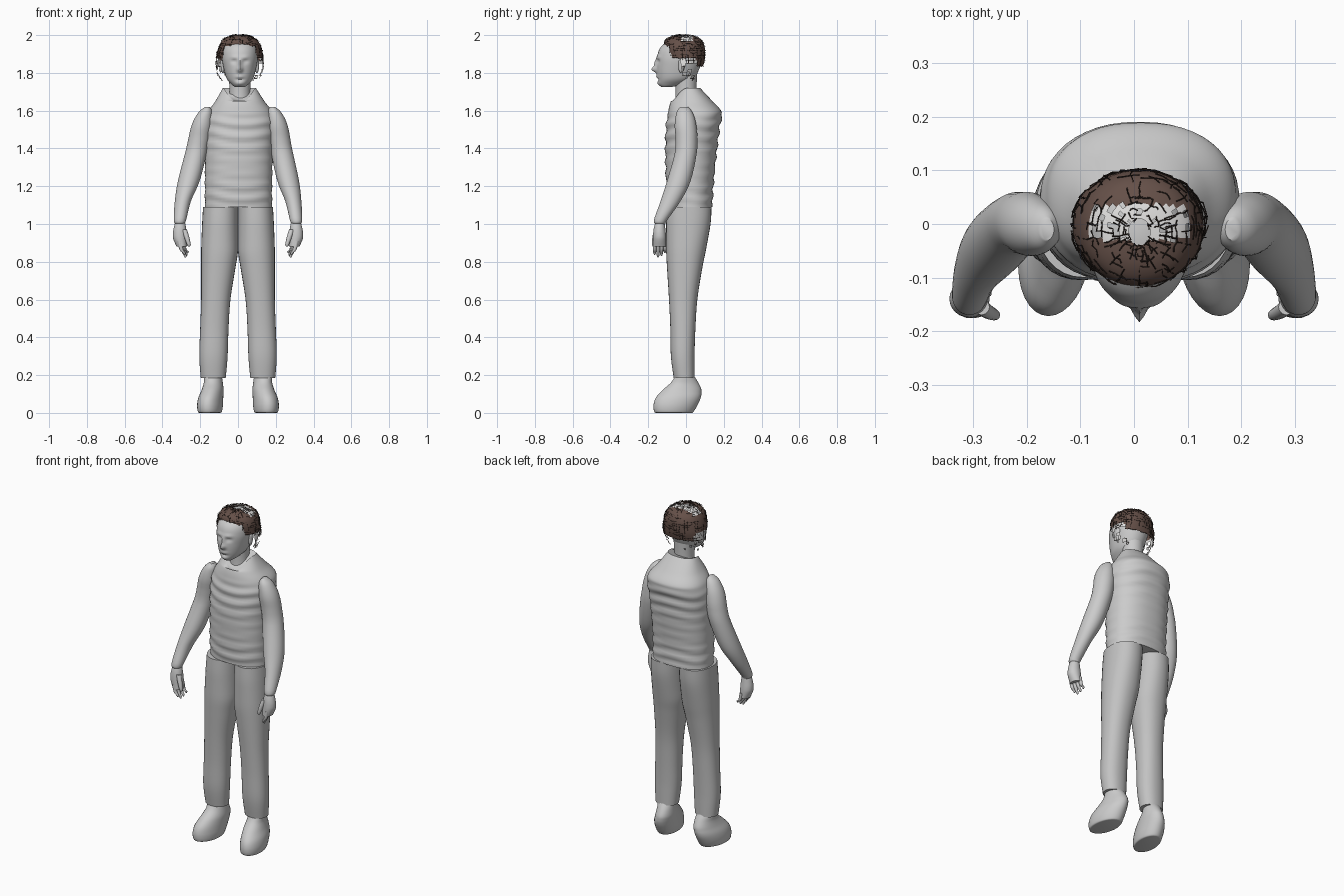
import bpy, bmesh, math, random
from mathutils import Vector

random.seed(4)
CM = 0.01
if "Cube" in bpy.data.objects:
    bpy.data.objects.remove(bpy.data.objects["Cube"], do_unlink=True)


def material(name, r, g, b):
    mat = bpy.data.materials.new(name)
    mat.use_nodes = True
    mat.diffuse_color = (r, g, b, 1)
    mat.node_tree.nodes["Principled BSDF"].inputs["Base Color"].default_value = (r, g, b, 1)
    return mat


grey = material("plain grey", .6, .6, .6)
trouser_grey = material("trouser grey", .54, .54, .54)
pale = material("pale hair", .75, .74, .73)
brown = material("brown hair", .13, .08, .065)
dark = material("dark strands", .03, .02, .016)


def resample(rings, steps):
    """Smooth interpolation between rings, clamped so nothing overshoots."""
    out = []
    last = len(rings) - 1
    for i in range(last):
        quad = [rings[max(0, min(last, i + k))] for k in (-1, 0, 1, 2)]
        for s in range(steps):
            t = s / steps
            ring = []
            for a, b, c, d in zip(*quad):
                v = b + .5 * t * (c - a + t * (2*a - 5*b + 4*c - d + t * (3*(b - c) + d - a)))
                ring.append(max(min(b, c), min(max(b, c), v)))
            out.append(ring)
    out.append(rings[-1])
    return out


def loft(name, rings, mats, sides=32, steps=5, power=2.0, shape=None, caps=True):
    """Skin oval rings given in centimetres as (z, x min, x max, y min, y max)."""
    bm = bmesh.new()
    loops = []
    for z, xa, xb, ya, yb in resample(rings, steps):
        loop = []
        for k in range(sides):
            a = math.tau * k / sides
            c, s = math.cos(a), math.sin(a)
            x = (xa + xb) / 2 + (xb - xa) / 2 * math.copysign(abs(c) ** (2 / power), c)
            y = (ya + yb) / 2 + (yb - ya) / 2 * math.copysign(abs(s) ** (2 / power), s)
            p = Vector((x, y, z))
            if shape:
                p = shape(p, a)
            loop.append(bm.verts.new(p * CM))
        loops.append(loop)
    for low, high in zip(loops, loops[1:]):
        for k in range(sides):
            j = (k + 1) % sides
            bm.faces.new((low[k], low[j], high[j], high[k]))
    if caps:
        bm.faces.new(loops[0][::-1])
        bm.faces.new(loops[-1])
    bmesh.ops.recalc_face_normals(bm, faces=bm.faces)
    mesh = bpy.data.meshes.new(name)
    bm.to_mesh(mesh)
    bm.free()
    for mat in mats:
        mesh.materials.append(mat)
    obj = bpy.data.objects.new(name, mesh)
    bpy.context.collection.objects.link(obj)
    bpy.ops.object.select_all(action='DESELECT')
    obj.select_set(True)
    bpy.context.view_layer.objects.active = obj
    bpy.ops.object.shade_smooth_by_angle(angle=math.radians(50))
    return obj


def bump(x, z, cx, cz, wx, wz):
    return math.exp(-((x - cx) / wx) ** 2 - ((z - cz) / wz) ** 2)


# Torso: padded top with soft horizontal folds and a dipped front collar
def fold(p, a):
    fade = max(0, min(1, (p.z - 109) / 4, (160 - p.z) / 6))
    wave = .5 * fade * math.sin(p.z * .95 + math.sin(a * 3) + .8 * math.cos(a))
    p.x += wave * math.cos(a) * .5
    p.y += wave * math.sin(a)
    dip = max(0, (p.z - 165) / 7) * max(0, -math.sin(a)) ** 3
    p.y -= 3.5 * dip
    p.z -= 8 * dip
    return p


loft("torso", [(109, -17.5, 18, -9.5, 14), (120, -17.5, 18, -10.5, 14.5),
               (140, -17.5, 18.5, -11, 16.5), (152, -17.5, 19.5, -10.5, 18),
               (159, -16, 18.5, -9.5, 19), (165, -12, 14, -8, 14),
               (172, -8, 9.5, -4, 7.5)], [grey], 48, 8, 2.3, fold)


# Head: face relief pushed out of a smooth skull
def face(p, a):
    if math.sin(a) < 0:
        x, z = abs(p.x - 1), p.z
        relief = 2.6 * bump(x, z, 0, 181.8, 1.3, 1.5) + 1.3 * bump(x, z, 0, 185, 1, 2.5)
        relief += .7 * bump(x, z, 0, 178, 2.2, .8) - .5 * bump(x, z, 0, 176.4, 2, .6)
        relief += .6 * bump(x, z, 2.8, 188.3, 2.2, .8) - 1.1 * bump(x, z, 3, 186, 1.5, 1)
        relief += .4 * bump(x, z, 3.2, 185.8, .8, .5) + .5 * bump(x, z, 0, 174.5, 2, 1)
        p.y -= relief
    return p


loft("head", [(172.5, -1.5, 3.5, -13, -8), (174, -3.5, 5.5, -14.5, -1),
              (177, -6, 8, -15, 4), (182, -7.5, 9.5, -15.5, 7),
              (188, -8.5, 10.5, -15.3, 8.8), (193, -8, 10, -13.8, 9),
              (196.5, -6, 8, -10, 7), (198.7, -2, 4, -5, 3)], [grey], 72, 7, 2.1, face)
loft("neck", [(160, -5, 7, -6, 6), (170, -4.5, 6.5, -5.5, 5.5), (180, -5, 7, -6, 6)], [grey])

# Hair: thin shell, trimmed round the face, pale on the crown and temples
hair = loft("hair", [(176, -9, 11, -8, 5), (182, -11.5, 13.5, -9, 8.5), (188, -11.5, 13, -10.5, 10),
                     (193, -10.5, 12.5, -11.7, 10), (197, -8.5, 10.5, -11, 8.5),
                     (199.2, -5, 7, -8, 5), (200, -1, 3, -4, 1)],
            [brown, pale], 48, 4, 2.1, caps=False)
bm = bmesh.new()
bm.from_mesh(hair.data)
trim = []
for f in bm.faces:
    x, y, z = f.calc_center_median() / CM
    side = abs(x - 1)
    temple = z < 188 and -3 < y < 5.5
    crown = z > 197 and -3 < y < 3.5
    f.material_index = 1 if temple or crown else 0
    if y < -3:
        gone = z < 188 or (side < 8.5 and z < 194.5)
    elif y < 5.5:
        gone = z < 185 and random.random() < (188 - z) / 14
    else:
        gone = z < 183
    if gone or (f.material_index and random.random() < .15):
        trim.append(f)
bmesh.ops.delete(bm, geom=trim, context='FACES')
bm.to_mesh(hair.data)

# Loose strands: short wandering paths over the hair shell
curve = bpy.data.curves.new("hair_strands", 'CURVE')
curve.dimensions = '3D'
curve.bevel_depth = .0011
curve.bevel_resolution = 0
starts = [v for v in bm.verts if v.link_edges]
for i in range(260):
    v = random.choice(starts)
    heading = Vector((random.uniform(-1, 1), random.uniform(-1, 1), random.uniform(-1, .4)))
    path = []
    for step in range(4):
        jitter = Vector([random.uniform(-.003, .003) for axis in range(3)])
        path.append(v.co + v.normal * .002 + jitter)
        around = [e.other_vert(v) for e in v.link_edges]
        v = max(around, key=lambda w: (w.co - v.co).normalized().dot(heading))
    spline = curve.splines.new('POLY')
    spline.points.add(len(path) - 1)
    for point, co in zip(spline.points, path):
        point.co = (*co, 1)
bm.free()
curve.materials.append(dark)
bpy.context.collection.objects.link(bpy.data.objects.new("hair_strands", curve))


def toe_out(sign):
    def shape(p, a):
        p.x -= sign * .1 * (p.y + 5)
        return p
    return shape


# Limbs, described for the left side and flipped for the right
for label, sign in (("left", 1), ("right", -1)):
    def flip(rings):
        out = []
        for z, xa, xb, ya, yb in rings:
            lean = .02 * max(0, z - 110)
            out.append((z, *sorted((sign * xa + lean, sign * xb + lean)), ya, yb))
        return out

    loft(label + "_trouser_leg", flip([
        (109, 0, 18.5, -10, 13.5), (100, 0, 19, -10.5, 13), (86, 0, 19.5, -10.5, 10.5),
        (76, 1.5, 19.5, -10, 8.5), (60, 4, 19.5, -9, 6), (45, 5, 20, -8.3, 5),
        (30, 5.5, 20.5, -8, 4.5), (18.5, 6.5, 19.7, -6.5, 4.5)]), [trouser_grey], power=2.2)

    loft(label + "_shoe", flip([
        (0, 9.5, 20, -15.5, 3), (.6, 8.5, 21, -16.8, 4), (4, 8, 21.5, -17.2, 6),
        (8, 8, 21, -16, 7.8), (12, 8, 19.5, -12.5, 8.2), (16, 8.5, 18.5, -8, 6.5),
        (20, 9, 18.5, -5.5, 4)]), [grey], shape=toe_out(sign))

    loft(label + "_arm", flip([
        (162, 16, 18.5, -3, 1), (159, 14.5, 22, -5, 3.5), (152, 14.5, 25.5, -6, 5.5),
        (140, 16.5, 28, -5.5, 6), (123, 20.5, 32, -10, 2.5), (112, 25, 33.5, -13.5, -3),
        (102, 27.5, 34, -17, -10), (100, 28.5, 33, -16, -11)]), [grey])

    loft(label + "_palm", flip([
        (103, 28.5, 32.5, -15.5, -11.5), (98, 27.5, 34, -17, -11),
        (93, 27, 34.5, -17.5, -10.5), (88, 27, 32.5, -17.5, -10.5)]), [grey], 24)

    # Four fingers curling inward, then the thumb
    for i in range(4):
        x, y, tip = 31 - i * .6, -16.6 + i * 1.8, 82 + abs(i - 1.2) * 1.4
        loft(f"{label}_finger_{i + 1}", flip([
            (91, x - 1.2, x + 1.2, y - 1, y + 1), (86.5, x - 2, x, y - 1, y + 1),
            (tip + 1, x - 3.2, x - 1.7, y - .7, y + .7),
            (tip, x - 2.8, x - 2.2, y - .3, y + .3)]), [grey], 12, 3)
    loft(label + "_thumb", flip([
        (97, 27, 30, -17, -14), (93, 25.8, 28.5, -17.8, -15.2),
        (89, 25, 27, -18, -16), (88, 25.6, 26.4, -17.4, -16.6)]), [grey], 12, 3)

    # Ear
    ear = 1 + sign * 9
    loft(label + "_ear", [(180, ear - .4, ear + .4, -3, -2), (182, ear - 1, ear + 1, -4, -1),
                          (186, ear - 1.2, ear + 1.2, -4, 0), (187.5, ear - .4, ear + .4, -3, -1)],
         [grey], 16, 4)
